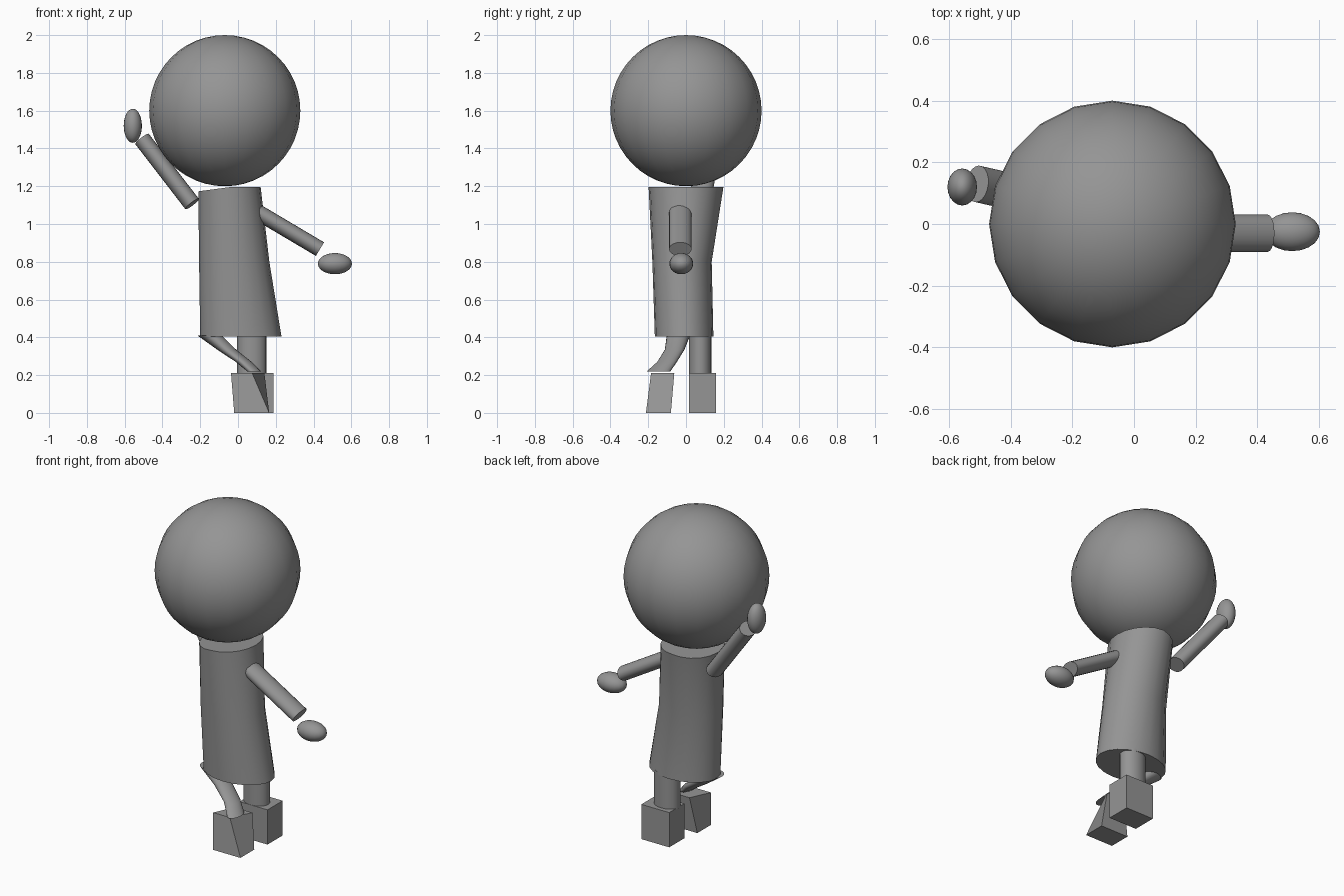
import bpy, bmesh, math
from mathutils import Vector

if "Cube" in bpy.data.objects:
    bpy.data.objects.remove(bpy.data.objects["Cube"])

grey = bpy.data.materials.new("plain grey")
grey.diffuse_color = (0.3, 0.3, 0.3, 1)
grey.use_nodes = True
grey.node_tree.nodes["Principled BSDF"].inputs["Base Color"].default_value = grey.diffuse_color
SIDES = 20


def finish(name, bm, smooth=True):
    bmesh.ops.recalc_face_normals(bm, faces=bm.faces)
    mesh = bpy.data.meshes.new(name)
    bm.to_mesh(mesh)
    bm.free()
    mesh.materials.append(grey)
    obj = bpy.data.objects.new(name, mesh)
    bpy.context.collection.objects.link(obj)
    if smooth:
        bpy.ops.object.select_all(action='DESELECT')
        obj.select_set(True)
        bpy.context.view_layer.objects.active = obj
        bpy.ops.object.shade_smooth_by_angle(angle=math.radians(40))
    return obj


def ball(name, centre, radii, rings=SIDES):
    bm = bmesh.new()
    bmesh.ops.create_uvsphere(bm, u_segments=SIDES, v_segments=rings, radius=1)
    for v in bm.verts:
        v.co = Vector(a * r + c for a, r, c in zip(v.co, radii, centre))
    return finish(name, bm)


def loft(name, rings):
    """Join rings of points into a capped tube."""
    bm = bmesh.new()
    loops = [[bm.verts.new(p) for p in ring] for ring in rings]
    for a, b in zip(loops, loops[1:]):
        for i in range(len(a)):
            j = (i + 1) % len(a)
            bm.faces.new((a[i], a[j], b[j], b[i]))
    bm.faces.new(loops[0])
    bm.faces.new(loops[-1])
    return finish(name, bm)


def ellipse(cx, cy, z, rx, ry, dip=0.0):
    """Level ring; dip lowers its -x side."""
    pts = []
    for i in range(SIDES):
        t = math.tau * i / SIDES
        c, s = math.cos(t), math.sin(t)
        pts.append((cx + rx * c, cy + ry * s, z - dip * max(0, -c)))
    return pts


def arm(name, start, end, thin, wide):
    """Straight limb with an oval section, wide along y."""
    start, end = Vector(start), Vector(end)
    axis = (end - start).normalized()
    u = axis.cross(Vector((0, 1, 0))).normalized()
    w = u.cross(axis)
    angles = [math.tau * i / SIDES for i in range(SIDES)]
    loft(name, [[p + u * thin * math.cos(t) + w * wide * math.sin(t)
                 for t in angles] for p in (start, end)])


def block(name, bottom, top):
    """Six-sided block from bottom and top corner loops."""
    bm = bmesh.new()
    lo = [bm.verts.new((x, y, 0)) for x, y in bottom]
    hi = [bm.verts.new((x, y, 0.21)) for x, y in top]
    for i in range(4):
        j = (i + 1) % 4
        bm.faces.new((lo[i], lo[j], hi[j], hi[i]))
    bm.faces.new(lo)
    bm.faces.new(hi)
    finish(name, bm, smooth=False)


# Head and hands
ball("head", (-0.07, 0, 1.6), (0.4, 0.4, 0.4), 24)
ball("raised_hand", (-0.557, 0.12, 1.52), (0.048, 0.06, 0.09))
ball("lowered_hand", (0.513, -0.025, 0.79), (0.09, 0.063, 0.056))

# Dress-like body, wide at the hem and turned at the shoulders
loft("body", [
    ellipse(0.015, -0.01, 0.405, 0.215, 0.155),
    ellipse(-0.02, -0.021, 0.8, 0.186, 0.157),
    ellipse(-0.045, 0.0, 1.195, 0.165, 0.198, 0.022),
])

# Arms
arm("raised_arm", (-0.243, 0.07, 1.106), (-0.508, 0.13, 1.45), 0.045, 0.06)
arm("lowered_arm", (0.10, -0.03, 1.065), (0.434, -0.03, 0.867), 0.042, 0.06)

# Legs: one upright, one leaning forward
loft("standing_leg", [ellipse(0.073, 0.075, z, 0.078, 0.06) for z in (0.205, 0.42)])
loft("leaning_leg", [
    ellipse(0.087, -0.147, 0.218, 0.036, 0.063),
    ellipse(0.03, -0.1, 0.27, 0.042, 0.052),
    ellipse(-0.06, -0.06, 0.335, 0.05, 0.052),
    ellipse(-0.15, -0.04, 0.41, 0.065, 0.062),
])

# Feet
back = [(0.0, 0.015), (0.187, 0.015), (0.187, 0.16), (0.0, 0.16)]
block("standing_foot", back, back)
block("leaning_foot",
      [(-0.02, -0.212), (0.165, -0.212), (0.165, -0.08), (-0.02, -0.08)],
      [(-0.037, -0.185), (0.075, -0.185), (0.14, -0.062), (0.02, -0.062)])
